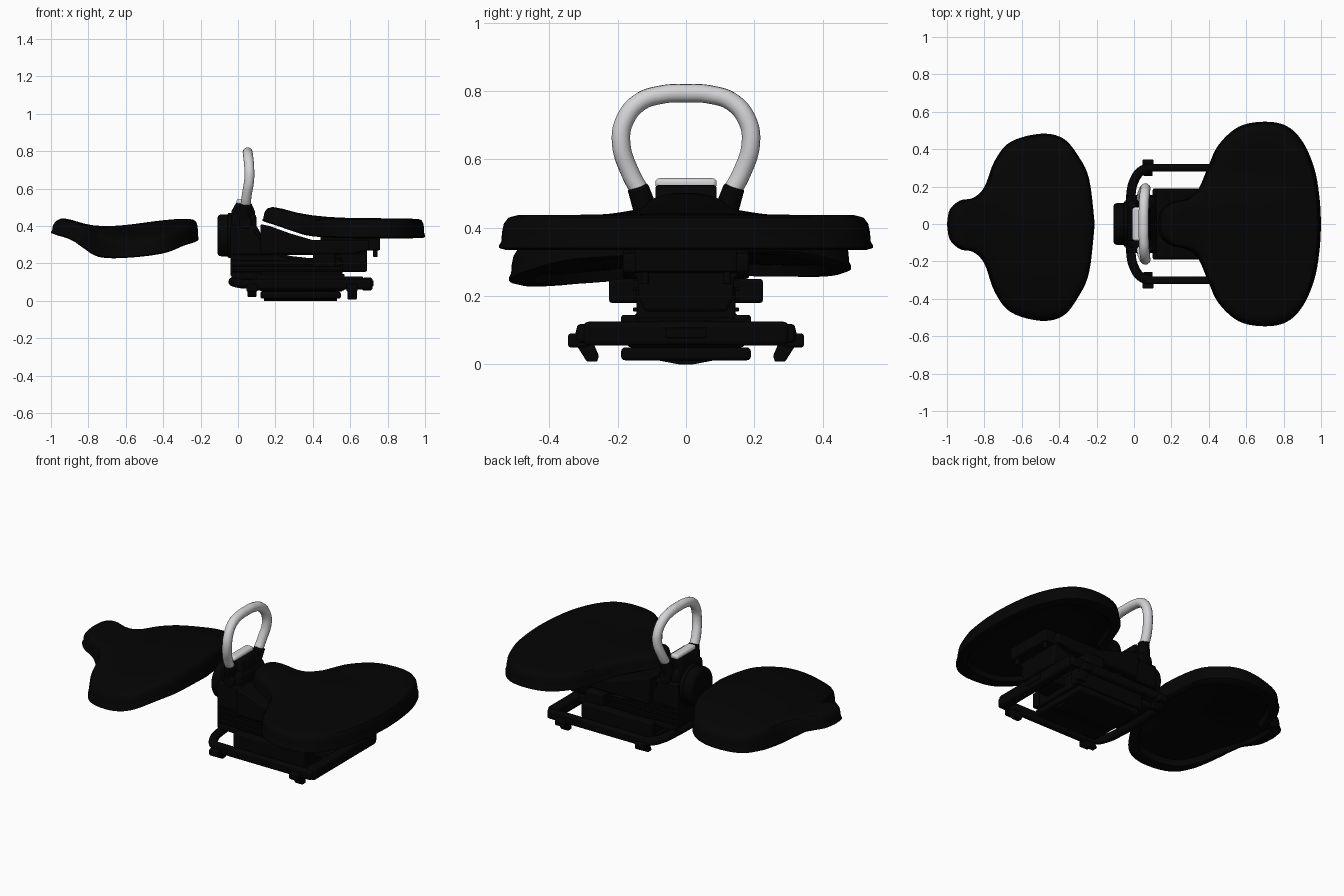
import bpy, bmesh, math
from mathutils import Vector

cube = bpy.data.objects.get("Cube")
if cube:
    bpy.data.objects.remove(cube)


def material(name, color):
    mat = bpy.data.materials.new(name)
    mat.use_nodes = True
    mat.diffuse_color = color
    bsdf = mat.node_tree.nodes["Principled BSDF"]
    bsdf.inputs["Base Color"].default_value = color
    bsdf.inputs["Roughness"].default_value = 0.6
    return mat


BLACK = material("black", (0.0012, 0.0012, 0.0012, 1))
SILVER = material("silver", (0.66, 0.66, 0.68, 1))


def finish(name, bm, mat=BLACK, bevel=0.0):
    bmesh.ops.recalc_face_normals(bm, faces=bm.faces)
    mesh = bpy.data.meshes.new(name)
    bm.to_mesh(mesh)
    bm.free()
    mesh.materials.append(mat)
    obj = bpy.data.objects.new(name, mesh)
    bpy.context.collection.objects.link(obj)
    if bevel:
        mod = obj.modifiers.new("Bevel", "BEVEL")
        mod.width, mod.segments = bevel, 3
    bpy.ops.object.select_all(action="DESELECT")
    obj.select_set(True)
    bpy.context.view_layer.objects.active = obj
    bpy.ops.object.shade_smooth_by_angle(angle=math.radians(40))
    return obj


def box(name, x, y, z, mat=BLACK, bevel=0.008):
    """Box from (low, high) ranges."""
    bm = bmesh.new()
    bmesh.ops.create_cube(bm, size=1)
    for v in bm.verts:
        v.co = [lo + (c + 0.5) * (hi - lo) for c, (lo, hi) in zip(v.co, (x, y, z))]
    return finish(name, bm, mat, bevel)


def cylinder(name, center, radius, depth, axis, bevel=0.006, top=None):
    bm = bmesh.new()
    bmesh.ops.create_cone(bm, cap_ends=True, segments=32, radius1=radius,
                          radius2=radius if top is None else top, depth=depth)
    obj = finish(name, bm, BLACK, bevel)
    obj.location = center
    obj.rotation_euler = Vector(axis).to_track_quat("Z", "Y").to_euler()
    return obj


def prism(name, points, low, high, axis="y", bevel=0.01):
    """Extrude an outline: x-z points across y, or y-z points along x."""
    bm = bmesh.new()
    place = (lambda a, b, t: (a, t, b)) if axis == "y" else (lambda a, b, t: (t, a, b))
    face = bm.faces.new([bm.verts.new(place(a, b, low)) for a, b in points])
    ext = bmesh.ops.extrude_face_region(bm, geom=[face])["geom"]
    bmesh.ops.translate(bm, vec=place(0, 0, high - low),
                        verts=[g for g in ext if isinstance(g, bmesh.types.BMVert)])
    return finish(name, bm, BLACK, bevel)


def tube(name, points, radius, mat=BLACK):
    curve = bpy.data.curves.new(name, "CURVE")
    curve.dimensions = "3D"
    curve.bevel_depth, curve.bevel_resolution = radius, 5
    curve.resolution_u, curve.use_fill_caps = 8, True
    spline = curve.splines.new("BEZIER")
    spline.bezier_points.add(len(points) - 1)
    for bp, co in zip(spline.bezier_points, points):
        bp.co = co
        bp.handle_left_type = bp.handle_right_type = "AUTO"
    curve.materials.append(mat)
    obj = bpy.data.objects.new(name, curve)
    bpy.context.collection.objects.link(obj)


def smooth_path(pts, steps=5):
    """Catmull-Rom curve through the points."""
    out = []
    for i in range(len(pts) - 1):
        a, b, c, d = (Vector(pts[min(max(i + k, 0), len(pts) - 1)]) for k in (-1, 0, 1, 2))
        for s in range(steps):
            t = s / steps
            out.append(0.5 * (2 * b + (c - a) * t + (2 * a - 5 * b + 4 * c - d) * t ** 2
                              + (3 * b - a - 3 * c + d) * t ** 3))
    return out + [Vector(pts[-1])]


def height(path, x):
    for p, q in zip(path, path[1:]):
        if x <= q.x:
            t = (x - p.x) / max(q.x - p.x, 1e-6)
            return p.y + (q.y - p.y) * max(t, 0)
    return path[-1].y


# Seat ring layout: (outline scale, level from underside to top)
SEAT_RINGS = ((0.3, 0.32), (0.6, 0.32), (0.84, 0.28), (0.87, 0.03), (0.96, 0), (1, 0.06),
              (1, 0.14), (0.988, 0.25), (0.985, 0.5), (0.975, 0.75), (0.95, 0.92),
              (0.9, 0.99), (0.8, 1), (0.65, 1), (0.5, 1), (0.35, 1), (0.2, 1), (0.1, 1))


def seat(name, cx, outline, top, bottom, droop=0.0, tilt=0.0, shift=0.0, wing=1.0):
    half = smooth_path(outline)
    loop = half + [Vector((p.x, -p.y)) for p in half[-2:0:-1]]
    top, bottom = smooth_path(top), smooth_path(bottom)
    bm = bmesh.new()

    def vert(x, y, level):
        lo, hi = height(bottom, x), height(top, x)
        hi -= droop * (y / 0.5) ** 2 + max(0, hi - wing) * min(1, (y / 0.25) ** 2)
        return bm.verts.new((x, y + shift * abs(y), lo + (hi - lo) * level + tilt * y))

    rings = [[vert(cx + (p.x - cx) * s, p.y * s, lv) for p in loop] for s, lv in SEAT_RINGS]
    n = len(loop)
    for a, b in zip(rings, rings[1:]):
        for i in range(n):
            j = (i + 1) % n
            bm.faces.new((a[i], a[j], b[j], b[i]))
    for ring, level in ((rings[0], 0.32), (rings[-1], 1)):
        hub = vert(cx, 0, level)
        for i in range(n):
            bm.faces.new((ring[i], ring[(i + 1) % n], hub))
    return finish(name, bm)


# Detached saddle
seat("loose_saddle", -0.48,
     [(-1, 0), (-0.985, 0.08), (-0.93, 0.13), (-0.86, 0.145), (-0.8, 0.205), (-0.745, 0.35),
      (-0.66, 0.455), (-0.5, 0.5), (-0.38, 0.475), (-0.3, 0.38), (-0.24, 0.25), (-0.21, 0)],
     [(-1, 0.42), (-0.95, 0.44), (-0.9, 0.435), (-0.8, 0.405), (-0.65, 0.4),
      (-0.4, 0.43), (-0.28, 0.438), (-0.21, 0.43)],
     [(-1, 0.36), (-0.9, 0.335), (-0.83, 0.29), (-0.75, 0.247), (-0.6, 0.246),
      (-0.4, 0.27), (-0.28, 0.31), (-0.21, 0.32)],
     droop=0.065, tilt=0.035, shift=-0.035)

# Mounted saddle
seat("mounted_saddle", 0.66,
     [(0.13, 0), (0.145, 0.07), (0.2, 0.115), (0.28, 0.135), (0.34, 0.18), (0.39, 0.29),
      (0.45, 0.42), (0.56, 0.52), (0.7, 0.547), (0.82, 0.522), (0.905, 0.435), (0.965, 0.295),
      (0.992, 0.14), (1, 0)],
     [(0.13, 0.49), (0.17, 0.503), (0.22, 0.497), (0.3, 0.475), (0.4, 0.457),
      (0.55, 0.445), (0.75, 0.442), (1, 0.438)],
     [(0.13, 0.425), (0.2, 0.405), (0.3, 0.37), (0.4, 0.345), (0.6, 0.335), (1, 0.335)],
     wing=0.438)

# Main body under the saddle
prism("body", [(-0.04, 0.13), (-0.04, 0.4), (0.1, 0.4), (0.14, 0.33), (0.2, 0.27),
               (0.3, 0.23), (0.56, 0.23), (0.56, 0.13)], -0.145, 0.145)
prism("seat_cradle", [(0.12, 0.25), (0.12, 0.41), (0.17, 0.4), (0.28, 0.36), (0.4, 0.325),
                      (0.7, 0.325), (0.7, 0.27), (0.6, 0.25)], -0.185, 0.185)
box("seat_mount", (0.44, 0.76), (-0.15, 0.15), (0.27, 0.345))
prism("mount_arm", [(-0.12, 0.155), (0.12, 0.155), (0.14, 0.2), (0.14, 0.25), (0.17, 0.28),
                    (-0.17, 0.28), (-0.14, 0.25), (-0.14, 0.2)], 0.4, 0.69, "x")
for i in range(4):
    z = 0.155 + i * 0.03
    box(f"body_rib_{i + 1}", (-0.03, 0.55), (-0.155, 0.155), (z, z + 0.012), bevel=0.004)

# Rear tower with its round cover
prism("tower", [(-0.04, 0.3), (-0.035, 0.48), (-0.01, 0.525), (0.07, 0.525),
                (0.09, 0.48), (0.1, 0.3)], -0.09, 0.09)
box("tower_shoulder", (-0.035, 0.1), (-0.13, 0.13), (0.34, 0.47), bevel=0.03)
cylinder("round_cover", (-0.065, 0, 0.35), 0.112, 0.09, (1, 0, 0), bevel=0.02)
cylinder("cover_ring", (-0.04, 0, 0.35), 0.12, 0.03, (1, 0, 0))
box("top_plate", (-0.008, 0.045), (-0.09, 0.09), (0.515, 0.545), SILVER, 0.012)

# Grab handle
arch = [(0.04, 0.13, 0.5), (0.046, 0.163, 0.56), (0.06, 0.19, 0.65), (0.06, 0.179, 0.715),
        (0.055, 0.135, 0.768), (0.052, 0.07, 0.79)]
tube("grab_handle", arch + [(0.052, 0, 0.794)] + [(x, -y, z) for x, y, z in reversed(arch)],
     0.027, SILVER)

# Base tray
box("tray", (0.12, 0.55), (-0.19, 0.19), (0.012, 0.05), bevel=0.012)
prism("tray_keel", [(-0.11, 0.017), (-0.02, 0), (0.02, 0), (0.11, 0.017)], 0.14, 0.53, "x", 0)
box("base_block", (0.12, 0.56), (-0.17, 0.17), (0.05, 0.14))
box("front_crossbar", (0.66, 0.72), (-0.3, 0.3), (0.055, 0.125), bevel=0.015)
box("crossbar_slot", (0.718, 0.724), (-0.06, 0.06), (0.078, 0.108), bevel=0.002)
box("center_link", (0.55, 0.67), (-0.08, 0.08), (0.08, 0.13))
box("rear_plate", (-0.035, 0.13), (-0.15, 0.15), (0.115, 0.15))

# Bent rear frame tube
bend = [(0.09, 0.3, 0.09), (0.04, 0.285, 0.09), (0, 0.23, 0.095), (-0.018, 0.14, 0.1)]
tube("rear_frame", bend + [(x, -y, z) for x, y, z in reversed(bend)], 0.025)

# Paired side parts
for side, s in (("left", 1), ("right", -1)):
    def span(a, b):
        return tuple(sorted((s * a, s * b)))
    box(f"{side}_rail", (0.06, 0.71), span(0.282, 0.32), (0.062, 0.118), bevel=0.012)
    box(f"{side}_inner_rail", (0.1, 0.57), span(0.14, 0.19), (0.055, 0.145))
    for end, x, low in (("rear", 0.075, 0.022), ("front", 0.61, 0.008)):
        box(f"{side}_{end}_clamp", (x - 0.03, x + 0.03), span(0.285, 0.345), (0.05, 0.09))
        prism(f"{side}_{end}_foot", [(s * 0.31, 0.07), (s * 0.27, 0.06), (s * 0.255, 0.025),
                                     (s * 0.26, low), (s * 0.29, low), (s * 0.32, 0.055)],
              x - 0.025, x + 0.025, "x", 0.004)
        cylinder(f"{side}_{end}_clamp_bolt", (x, s * 0.32, 0.07), 0.02, 0.05, (0, s, 0))
    box(f"{side}_side_boss", (0.4, 0.52), span(0.13, 0.225), (0.18, 0.25))
    cylinder(f"{side}_mount_bolt", (0.735, s * 0.12, 0.265), 0.012, 0.06, (0, 0, 1), 0.003)
    cylinder(f"{side}_handle_boot", (0.038, s * 0.128, 0.48), 0.036, 0.09,
             (0.02, s * 0.03, 0.09), 0.008, 0.031)
    cylinder(f"{side}_tower_pivot", (0.04, s * 0.135, 0.42), 0.035, 0.03, (0, s, 0))
    tube(f"{side}_body_trim", [(0.09, s * 0.147, 0.38), (0.14, s * 0.147, 0.31),
                               (0.22, s * 0.147, 0.25), (0.38, s * 0.147, 0.22)], 0.008)
